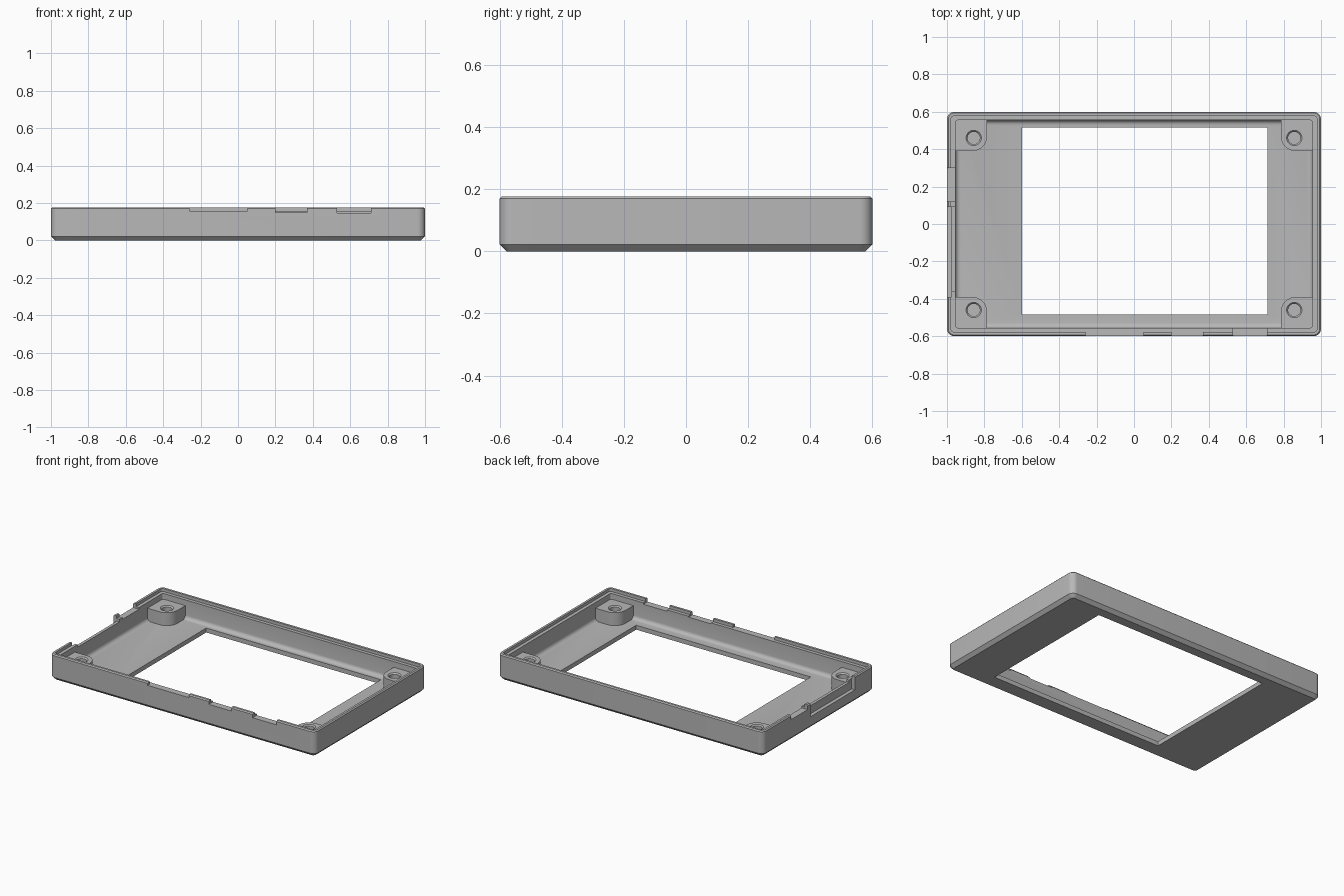
import bpy
import bmesh
from math import cos, sin, pi

if "Cube" in bpy.data.objects:
    bpy.data.objects.remove(bpy.data.objects["Cube"])

HALF_X, HALF_Y, HEIGHT = 1.0, 0.6, 0.177
CORNER, WALL, FLOOR = 0.04, 0.045, 0.03
BOSS_TOP = 0.118

grey = bpy.data.materials.new("plain grey")
grey.use_nodes = True
grey.diffuse_color = (0.48, 0.48, 0.48, 1)
grey.node_tree.nodes["Principled BSDF"].inputs["Base Color"].default_value = grey.diffuse_color


def make_object(name, bm):
    bmesh.ops.recalc_face_normals(bm, faces=bm.faces[:])
    mesh = bpy.data.meshes.new(name)
    bm.to_mesh(mesh)
    bm.free()
    mesh.materials.append(grey)
    obj = bpy.data.objects.new(name, mesh)
    bpy.context.collection.objects.link(obj)
    return obj


def arc(cx, cy, r, start, steps=8):
    angles = [start + pi / 2 * i / steps for i in range(steps + 1)]
    return [(cx + r * cos(a), cy + r * sin(a)) for a in angles]


def rounded_rectangle(inset):
    r = max(CORNER - inset, 0.015)
    x, y = HALF_X - inset - r, HALF_Y - inset - r
    return (arc(x, y, r, 0) + arc(-x, y, r, pi / 2)
            + arc(-x, -y, r, pi) + arc(x, -y, r, 3 * pi / 2))


def loft(name, rings):
    """Closed solid through rings of (outline, height)."""
    bm = bmesh.new()
    loops = [[bm.verts.new((x, y, z)) for x, y in outline] for outline, z in rings]
    for a, b in zip(loops, loops[1:]):
        for i in range(len(a)):
            j = (i + 1) % len(a)
            bm.faces.new((a[i], a[j], b[j], b[i]))
    bm.faces.new(loops[0][::-1])
    bm.faces.new(loops[-1])
    return make_object(name, bm)


def box_cutter(x0, x1, y0, y1, z0, z1):
    outline = [(x0, y0), (x1, y0), (x1, y1), (x0, y1)]
    return loft("cutter", [(outline, z0), (outline, z1)])


def cut(obj, cutter):
    cutter.hide_render = True
    mod = obj.modifiers.new("cut", "BOOLEAN")
    mod.operation = "DIFFERENCE"
    mod.solver = "EXACT"
    mod.object = cutter
    bpy.context.view_layer.objects.active = obj
    bpy.ops.object.modifier_apply(modifier=mod.name)
    bpy.data.objects.remove(cutter)


def smooth(obj):
    bpy.ops.object.select_all(action="DESELECT")
    obj.select_set(True)
    bpy.context.view_layer.objects.active = obj
    bpy.ops.object.shade_smooth_by_angle(angle=pi / 6)


# Tray: chamfered outside, stepped lip, filleted inside
FILLET, LEDGE = 0.025, 0.157
profile = [(0.022, 0), (0, 0.022), (0, 0.17), (0.007, HEIGHT),
           (0.022, HEIGHT), (0.022, LEDGE), (WALL, LEDGE)]
for i in range(6):
    a = pi / 2 * i / 5
    profile.append((WALL + FILLET * (1 - cos(a)), FLOOR + FILLET * (1 - sin(a))))
case = loft("bezel_case", [(rounded_rectangle(inset), z) for inset, z in profile])

# Screen window
cut(case, box_cutter(-0.6, 0.715, -0.485, 0.515, -0.1, 0.1))

# Port notches along the front wall
for x0, x1, z in [(-0.26, 0.05, 0.157), (0.2, 0.37, 0.151), (0.53, 0.71, 0.148)]:
    cut(case, box_cutter(x0, x1, -0.7, -0.54, z - 0.0005, 0.3))

# Side wall notches and the outer recess
cut(case, box_cutter(-1.1, -0.94, 0.12, 0.3, 0.145, 0.3))
cut(case, box_cutter(-1.1, -0.94, -0.36, 0.09, 0.14, 0.3))
cut(case, box_cutter(-1.1, -0.975, -0.39, 0.09, 0.085, 0.3))
smooth(case)

# Screw bosses in the corners
for sx, side in ((1, "left"), (-1, "right")):
    for sy, end in ((1, "back"), (-1, "front")):
        corner = [(0.965, 0.39), (0.965, 0.565), (0.785, 0.565)]
        corner += arc(0.865, 0.47, 0.08, pi)
        outline = [(sx * x, sy * y) for x, y in corner]
        boss = loft(f"screw_boss_{end}_{side}",
                    [(outline, FLOOR - 0.01), (outline, BOSS_TOP)])
        # Blind screw hole with a countersunk rim
        rings = []
        for r, z in ((0.033, 0.04), (0.033, BOSS_TOP - 0.008),
                     (0.041, BOSS_TOP), (0.041, 0.2)):
            circle = [(sx * 0.857 + r * cos(2 * pi * i / 32),
                       sy * 0.46 + r * sin(2 * pi * i / 32)) for i in range(32)]
            rings.append((circle, z))
        cut(boss, loft("cutter", rings))
        smooth(boss)
